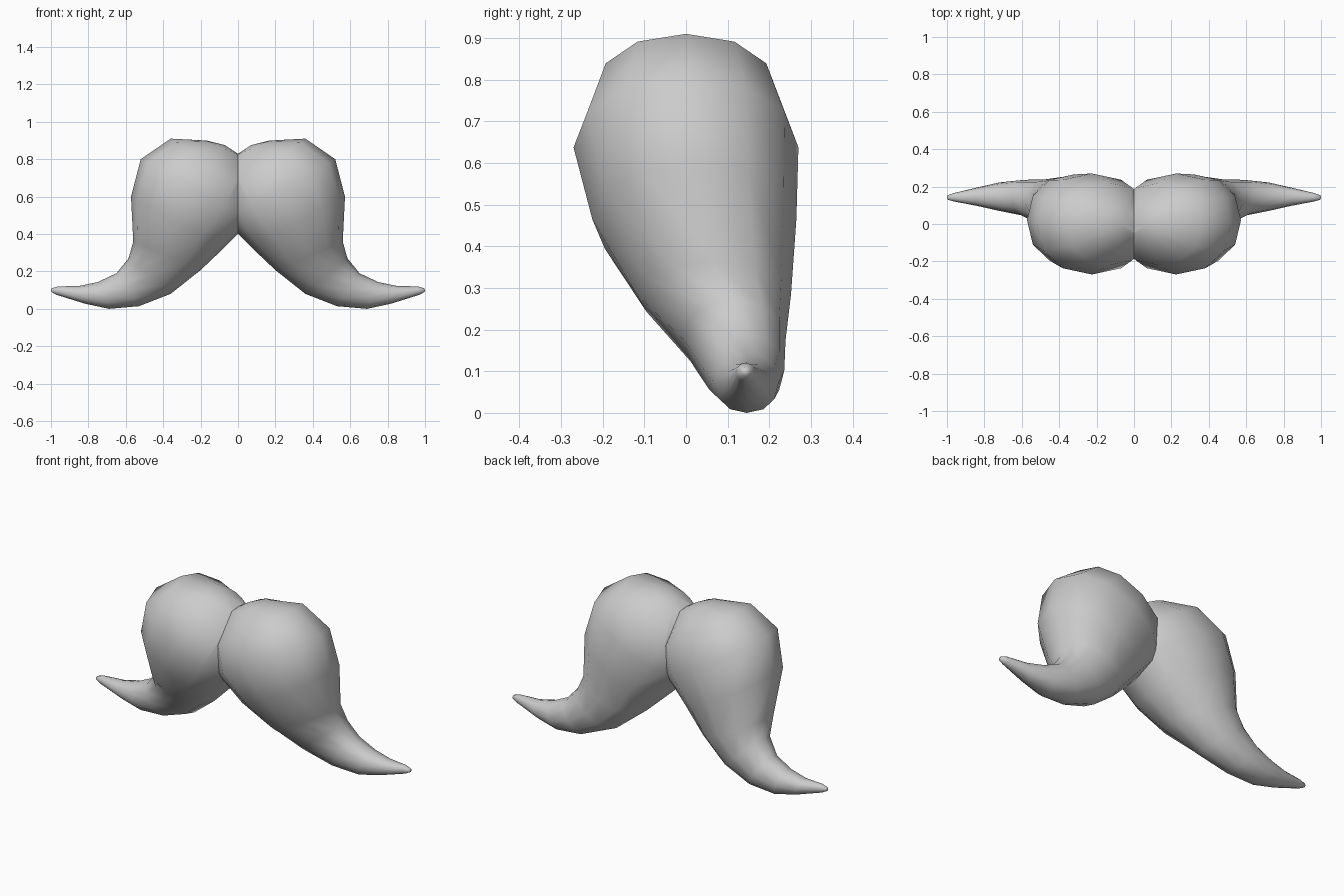
import bpy, bmesh, math
from mathutils import Vector

if "Cube" in bpy.data.objects:
    bpy.data.objects.remove(bpy.data.objects["Cube"])

SIDES = 12
# Rings across the ball and tail: outer (x, z), inner (x, z), centre y, half depth
RINGS = [
    ((0.17, 0.90), (-0.02, 0.815), 0.00, 0.09),
    ((0.36, 0.91), (-0.10, 0.61), 0.00, 0.22),
    ((0.52, 0.80), (-0.07, 0.475), 0.00, 0.27),
    ((0.572, 0.60), (0.07, 0.33), 0.02, 0.245),
    ((0.56, 0.36), (0.20, 0.207), 0.067, 0.185),
    ((0.585, 0.27), (0.36, 0.08), 0.117, 0.122),
    ((0.65, 0.19), (0.53, 0.014), 0.14, 0.096),
    ((0.75, 0.143), (0.69, 0.0), 0.146, 0.076),
    ((0.85, 0.122), (0.82, 0.028), 0.146, 0.05),
    ((0.96, 0.12), (0.97, 0.075), 0.143, 0.022),
    ((0.995, 0.11), (0.998, 0.09), 0.142, 0.012),
]


def rounded(v):
    return math.copysign(abs(v) ** 0.92, v)


# Half of the moustache, lofted from the top of the ball to the tip
bm = bmesh.new()
loops = []
for outer, inner, cy, depth in RINGS:
    a = Vector((outer[0], cy, outer[1]))
    b = Vector((inner[0], cy, inner[1]))
    mid, half = (a + b) / 2, (a - b) / 2
    ring = []
    for i in range(SIDES):
        t = 2 * math.pi * i / SIDES
        ring.append(bm.verts.new(mid + half * rounded(math.cos(t))
                                 + Vector((0, depth * rounded(math.sin(t)), 0))))
    loops.append(ring)
for r0, r1 in zip(loops, loops[1:]):
    for i in range(SIDES):
        j = (i + 1) % SIDES
        bm.faces.new((r0[i], r0[j], r1[j], r1[i]))
# Caps at the top of the ball and at the tip
for ring, point in ((loops[0], (0.07, 0, 0.875)), (loops[-1], (1.0, 0.142, 0.10))):
    pole = bm.verts.new(point)
    for i in range(SIDES):
        bm.faces.new((ring[i], ring[(i + 1) % SIDES], pole))
bmesh.ops.recalc_face_normals(bm, faces=bm.faces)
# Cut the ball off at the centre seam
bmesh.ops.bisect_plane(bm, geom=bm.verts[:] + bm.edges[:] + bm.faces[:], dist=1e-5,
                       plane_co=(0, 0, 0), plane_no=(1, 0, 0), clear_inner=True)
for f in bm.faces:
    f.smooth = True

mesh = bpy.data.meshes.new("moustache")
bm.to_mesh(mesh)
bm.free()
obj = bpy.data.objects.new("moustache", mesh)
bpy.context.collection.objects.link(obj)

# Mirror the other half, unmerged so the centre crease stays sharp
mod = obj.modifiers.new("mirror", 'MIRROR')
mod.use_axis[0] = True
mod.use_mirror_merge = False
